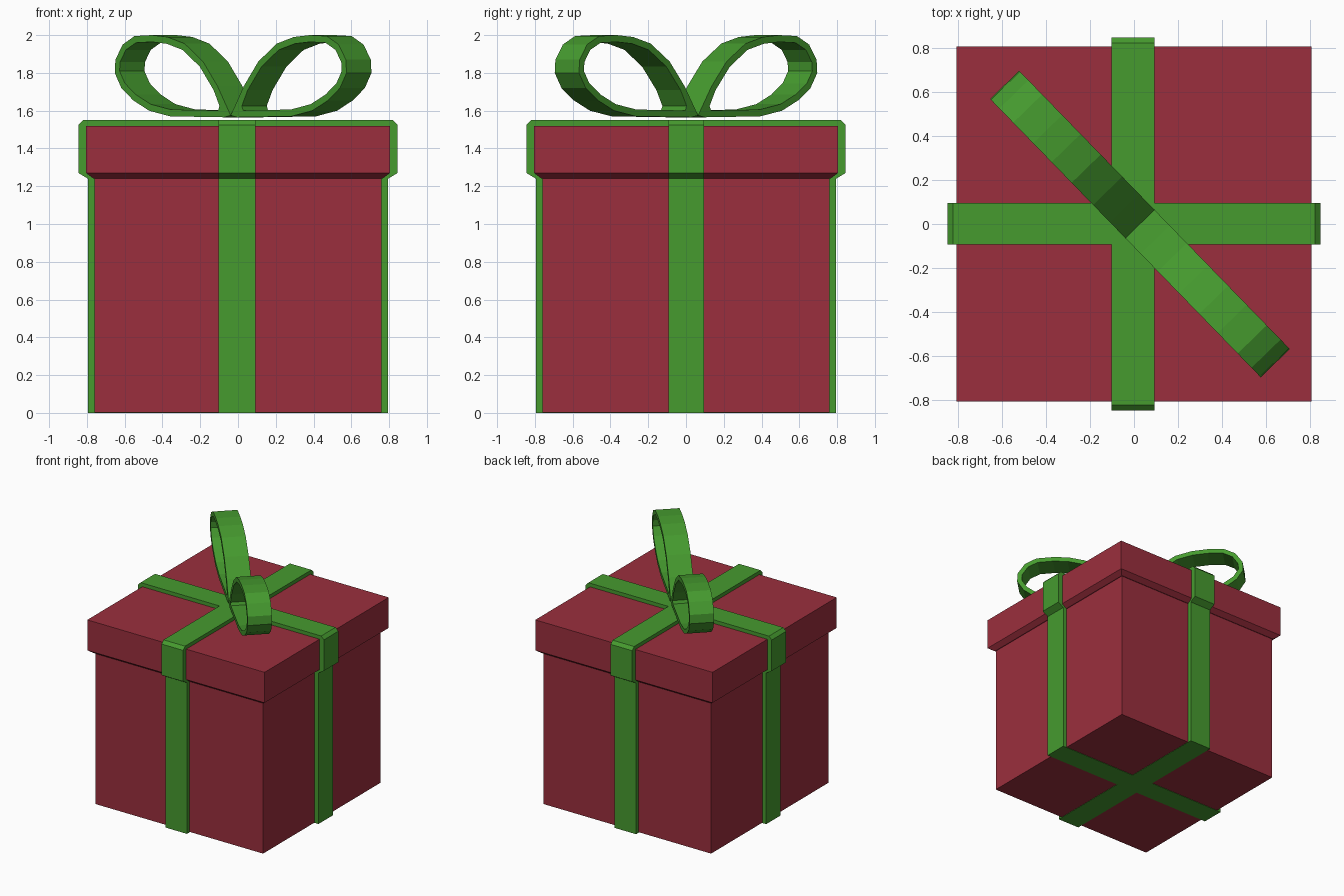
import bpy, bmesh, math
from mathutils import Vector, Matrix

if "Cube" in bpy.data.objects:
    bpy.data.objects.remove(bpy.data.objects["Cube"])


def material(name, rgb):
    m = bpy.data.materials.new(name)
    m.diffuse_color = (*rgb, 1)
    m.use_nodes = True
    m.node_tree.nodes["Principled BSDF"].inputs["Base Color"].default_value = m.diffuse_color
    return m


RED = material("red card", (0.328, 0.028, 0.047))
GREEN = material("green ribbon", (0.061, 0.328, 0.028))


def finish(name, bm, mat):
    bmesh.ops.recalc_face_normals(bm, faces=bm.faces)
    me = bpy.data.meshes.new(name)
    bm.to_mesh(me)
    bm.free()
    me.materials.append(mat)
    ob = bpy.data.objects.new(name, me)
    bpy.context.collection.objects.link(ob)
    return ob


def square_stack(name, levels, mat):
    """Closed solid through square sections given as (half width, z)."""
    bm = bmesh.new()
    rings = [[bm.verts.new((sx * h, sy * h, z))
              for sx, sy in ((-1, -1), (1, -1), (1, 1), (-1, 1))] for h, z in levels]
    for a, b in zip(rings, rings[1:]):
        for i in range(4):
            j = (i + 1) % 4
            bm.faces.new((a[i], a[j], b[j], b[i]))
    bm.faces.new(rings[0])
    bm.faces.new(rings[-1])
    return finish(name, bm, mat)


def wrap(name, lo, hi, turn):
    """Ribbon round the box: mirrored outline in xz, extruded from y = lo to hi."""
    half = [(0.795, 0), (0.795, 1.24), (0.845, 1.27), (0.845, 1.525), (0.82, 1.55)]
    outline = half + [(-x, z) for x, z in reversed(half)]
    bm = bmesh.new()
    face = bm.faces.new([bm.verts.new((x, lo, z)) for x, z in outline])
    new = bmesh.ops.extrude_face_region(bm, geom=[face])["geom"]
    bmesh.ops.translate(bm, vec=(0, hi - lo, 0),
                        verts=[v for v in new if isinstance(v, bmesh.types.BMVert)])
    bmesh.ops.rotate(bm, verts=bm.verts, matrix=Matrix.Rotation(turn, 3, 'Z'))
    return finish(name, bm, GREEN)


def bow_loop(name, side):
    """Flat ribbon loop: outer outline, mitred inner outline, extruded to width."""
    outer = [Vector(p) for p in (
        (0, 1.575), (0.1, 1.73), (0.21, 1.86), (0.35, 1.955), (0.48, 1.99), (0.60, 2.0),
        (0.73, 1.995), (0.82, 1.95), (0.875, 1.87), (0.88, 1.80), (0.83, 1.72),
        (0.74, 1.655), (0.62, 1.60), (0.46, 1.57), (0.05, 1.565))]
    n, thick, half = len(outer), 0.036, 0.092
    inner = []
    for i, p in enumerate(outer):
        a = (p - outer[i - 1]).normalized()
        b = (outer[(i + 1) % n] - p).normalized()
        na, nb = Vector((a.y, -a.x)), Vector((b.y, -b.x))
        inner.append(p + (na + nb) * thick / (1 + na.dot(nb)))
    # the pinch: start the opening a little away from the middle
    inner[0], inner[-1] = Vector((0.085, 1.625)), Vector((0.095, 1.601))
    bm = bmesh.new()
    rows = [[bm.verts.new((side * p.x, t, p.y)) for p in pts]
            for pts, t in ((outer, -half), (outer, half), (inner, half), (inner, -half))]
    for k in range(4):
        r, q = rows[k], rows[(k + 1) % 4]
        for i in range(n):
            j = (i + 1) % n
            bm.faces.new((r[i], r[j], q[j], q[i]))
    ob = finish(name, bm, GREEN)
    ob.matrix_world = Matrix.Translation((0.027, 0.0, 0)) @ Matrix.Rotation(math.radians(-45.8), 4, 'Z')
    return ob


# Box and overhanging lid
square_stack("box", [(0.76, 0.003), (0.76, 1.25)], RED)
square_stack("lid", [(0.765, 1.24), (0.805, 1.27), (0.805, 1.52)], RED)

# Crossed ribbons
wrap("ribbon_side_to_side", -0.092, 0.095, 0)
wrap("ribbon_front_to_back", -0.093, 0.103, math.pi / 2)

# Bow
bow_loop("bow_loop_right", 1)
bow_loop("bow_loop_left", -1)
